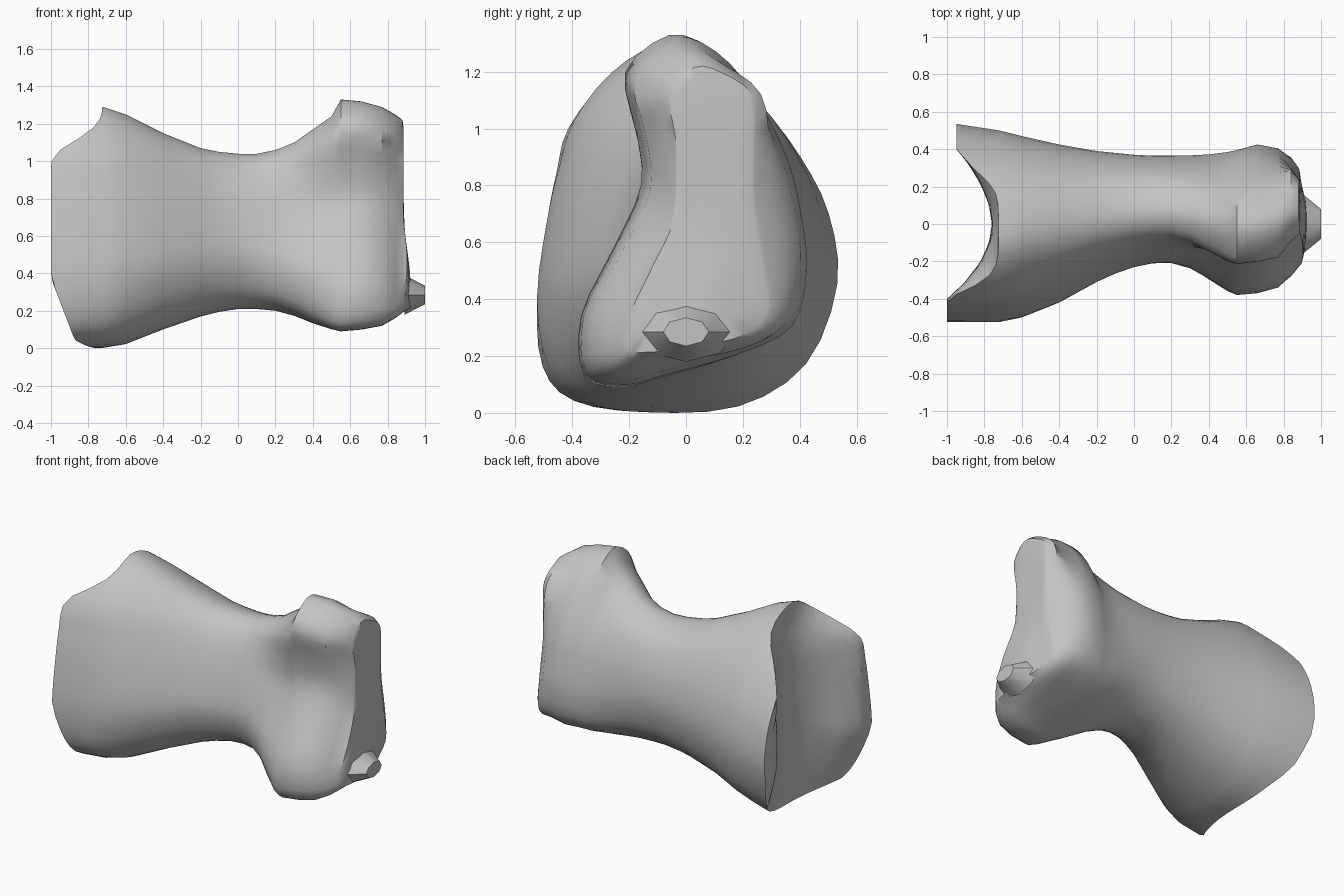
import bpy
import bmesh
from mathutils import Vector, Matrix

default_cube = bpy.data.objects.get("Cube")
if default_cube:
    bpy.data.objects.remove(default_cube, do_unlink=True)

STEPS = 3  # samples between neighbouring outline points

# Cross-section outlines (y, z), starting at the top and going round by the back
BASE_OUTLINE = [(-.1, 1.29), (.1, 1.23), (.27, 1.07), (.4, .9), (.5, .7), (.53, .45),
                (.42, .17), (.18, .02), (-.15, 0), (-.4, .04), (-.51, .16), (-.53, .4),
                (-.49, .7), (-.46, .85), (-.42, 1), (-.28, 1.18)]
WAIST_OUTLINE = [(.45, 1), (.61, .98), (.78, .91), (.9, .78), (.98, .61), (1, .42),
                 (.92, .2), (.74, .06), (.5, 0), (.28, .02), (.1, .12), (0, .32),
                 (.04, .53), (.11, .71), (.2, .86), (.31, .96)]
HEAD_OUTLINE = [(-.05, 1.33), (.1, 1.28), (.24, 1.12), (.35, .9), (.4, .7), (.42, .5),
                (.37, .3), (.18, .2), (-.1, .12), (-.22, .09), (-.36, .13), (-.37, .34),
                (-.25, .58), (-.15, .8), (-.17, 1), (-.21, 1.2)]
JOINT_OUTLINE = [(.03, 1.22), (.13, 1.2), (.24, 1.12), (.25, .95), (.25, .75), (.29, .5),
                 (.3, .33), (.18, .24), (-.05, .2), (-.15, .19), (-.23, .2), (-.22, .33),
                 (-.13, .52), (-.05, .7), (-.04, .95), (-.06, 1.12)]

# Shaft stations: x, front y, back y, bottom z, top z
STATIONS = [(-.72, -.525, .5, 0, 1.29), (-.6, -.5, .47, .02, 1.25),
            (-.4, -.42, .425, .1, 1.15), (-.2, -.31, .39, .17, 1.07),
            (-.1, -.265, .38, .195, 1.05), (0, -.23, .37, .21, 1.04),
            (.1, -.21, .365, .21, 1.04), (.2, -.21, .365, .2, 1.06),
            (.3, -.24, .367, .17, 1.1), (.4, -.3, .372, .13, 1.17),
            (.5, -.36, .385, .1, 1.24), (.55, -.38, .395, .09, 1.33),
            (.66, -.37, .425, .1, 1.32), (.77, -.34, .405, .12, 1.29),
            (.84, -.28, .36, .16, 1.25), (.88, -.23, .3, .19, 1.22)]


def smooth_loop(points):
    """Closed Catmull-Rom curve, scaled to fill the unit square."""
    pts = [Vector(p) for p in points]
    n = len(pts)
    out = []
    for i in range(n):
        a, b, c, d = (pts[(i + k) % n] for k in (-1, 0, 1, 2))
        for s in range(STEPS):
            t = s / STEPS
            out.append(b + (c - a) * t / 2
                       + (a - b * 2.5 + c * 2 - d / 2) * t * t
                       + (b * 3 - a - c * 3 + d) * t ** 3 / 2)
    low = [min(p[k] for p in out) for k in (0, 1)]
    high = [max(p[k] for p in out) for k in (0, 1)]
    return [Vector([(p[k] - low[k]) / (high[k] - low[k]) for k in (0, 1)]) for p in out]


def smoothstep(value, start, end):
    t = min(1, max(0, (value - start) / (end - start)))
    return t * t * (3 - 2 * t)


# Each outline takes over from the one before between two x positions
base_loop = smooth_loop(BASE_OUTLINE)
CHANGES = [(-.95, -.25, smooth_loop(WAIST_OUTLINE)),
           (.1, .58, smooth_loop(HEAD_OUTLINE)),
           (.76, .88, smooth_loop(JOINT_OUTLINE))]


def section(x, front, back, bottom, top):
    """One ring of the shaft, fitted to its width and height."""
    shape = base_loop
    for start, end, loop in CHANGES:
        w = smoothstep(x, start, end)
        shape = [p.lerp(q, w) for p, q in zip(shape, loop)]
    return [Vector((x, front + p.x * (back - front), bottom + p.y * (top - bottom)))
            for p in shape]


def base_depth(y, z):
    """Hollow joint surface: a trough running up and down, flatter at the top rim."""
    flare = min(1, (abs(y) / .4) ** 2) * (1 - smoothstep(z, 1.03, 1.3))
    reach = .24 - .05 * smoothstep(y, 0, .4)
    return -.76 - reach * flare * min(1, .4 + z * 1.6) + .035 * smoothstep(z, .95, 1.2)


def head_depth(y, z):
    """Nearly flat joint surface, swelling a little low in the middle."""
    low = 1 - smoothstep(z, .3, .75)
    middle = 1 - smoothstep(abs(y), .05, .3)
    return .885 + .04 * low * middle


def cap_rings(ring, centre, scales, depth):
    rings = []
    for s in scales:
        flat = [Vector((v.y, v.z)) for v in ring]
        flat = [centre.lerp(p, s) for p in flat]
        rings.append([Vector((depth(p.x, p.y), p.x, p.y)) for p in flat])
    return rings


# Joint surfaces close the two ends of the shaft
shaft = [section(*station) for station in STATIONS]
base_centre = Vector((0, .6))
head_centre = Vector((.08, .55))
base_rim = section(-.95, -.525, .535, 0, 1.29)
base_cap = cap_rings(base_rim, base_centre, (.2, .4, .6, .75, .88, .97, 1), base_depth)
head_cap = cap_rings(shaft[-1], head_centre, (.94, .7, .4, .15), head_depth)
rings = base_cap + shaft + head_cap

bm = bmesh.new()
rows = [[bm.verts.new(co) for co in ring] for ring in rings]
count = len(base_loop)
for row, after in zip(rows, rows[1:]):
    for i in range(count):
        j = (i + 1) % count
        bm.faces.new((row[i], row[j], after[j], after[i]))
for row, centre, depth in ((rows[0], base_centre, base_depth),
                           (rows[-1], head_centre, head_depth)):
    hub = bm.verts.new((depth(*centre), *centre))
    for i in range(count):
        bm.faces.new((row[i], row[(i + 1) % count], hub))

bone_grey = bpy.data.materials.new("bone grey")
bone_grey.use_nodes = True
colour = (.55, .55, .55, 1)
bone_grey.diffuse_color = colour
bone_grey.node_tree.nodes["Principled BSDF"].inputs["Base Color"].default_value = colour


def finish(name, bm, angle):
    """Turn a bmesh into a shaded object."""
    bmesh.ops.recalc_face_normals(bm, faces=bm.faces)
    mesh = bpy.data.meshes.new(name)
    bm.to_mesh(mesh)
    bm.free()
    mesh.materials.append(bone_grey)
    obj = bpy.data.objects.new(name, mesh)
    bpy.context.collection.objects.link(obj)
    bpy.ops.object.select_all(action="DESELECT")
    obj.select_set(True)
    bpy.context.view_layer.objects.active = obj
    bpy.ops.object.shade_smooth_by_angle(angle=angle)


finish("toe_bone", bm, .7)

# Small blunt spur low on the head joint
spur = bmesh.new()
place = (Matrix.Translation((.945, 0, .285)) @ Matrix.Diagonal((1, 1, .62, 1))
         @ Matrix.Rotation(1.5708, 4, "Y"))
bmesh.ops.create_cone(spur, cap_ends=True, segments=8, radius1=.17, radius2=.08,
                      depth=.11, matrix=place)
finish("joint_spur", spur, .9)
